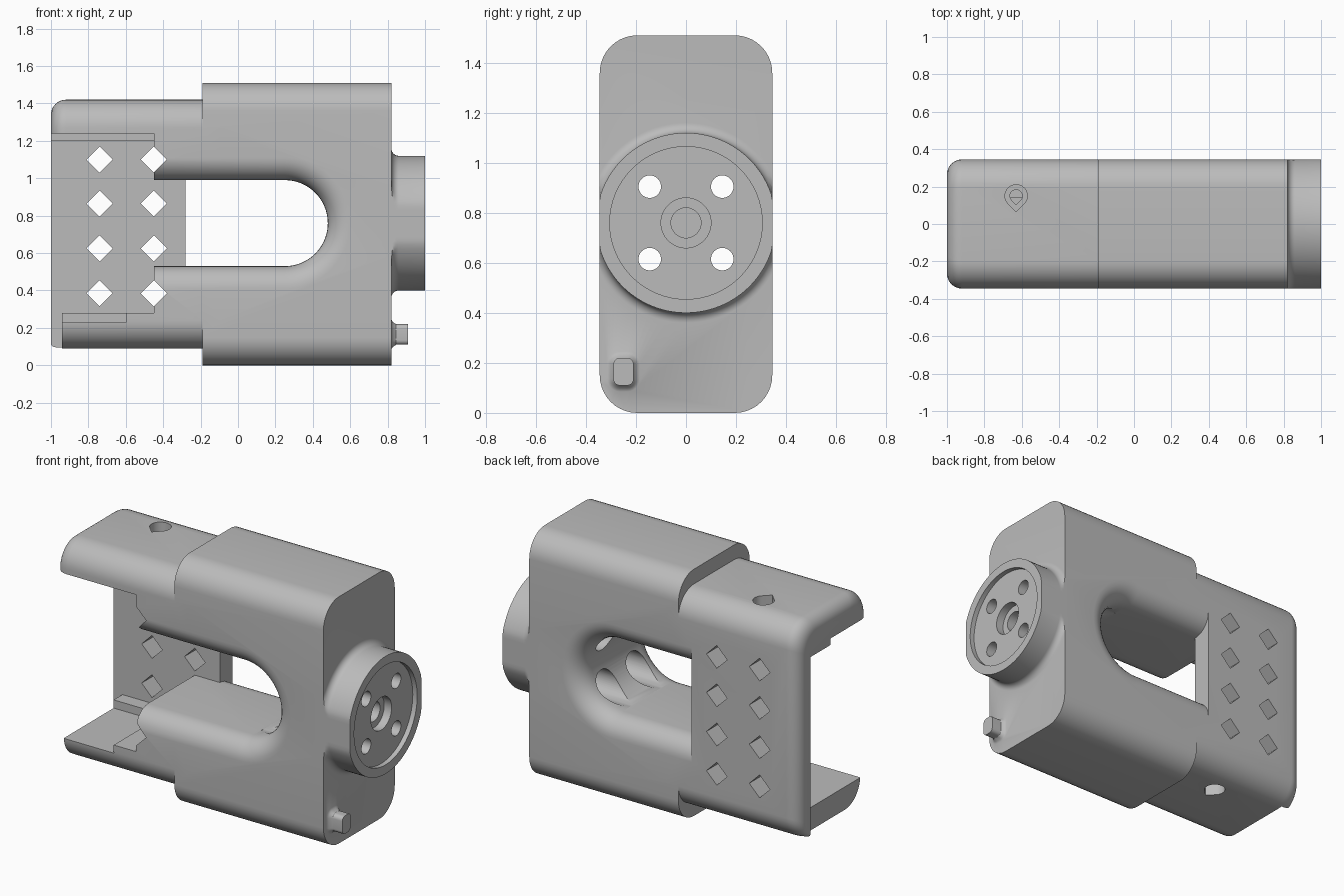
import bpy, bmesh, math

if "Cube" in bpy.data.objects:
    bpy.data.objects.remove(bpy.data.objects["Cube"], do_unlink=True)

grey = bpy.data.materials.new("plain grey")
grey.use_nodes = True
colour = (0.5, 0.5, 0.5, 1)
grey.diffuse_color = colour
grey.node_tree.nodes["Principled BSDF"].inputs["Base Color"].default_value = colour

HALF = 0.345      # half depth of the body
MID = 0.76        # height of the slot and hub axis
PLATE = 0.225     # inner face of the back plate


def loft(name, rings):
    """Closed solid through a list of equal-length rings of points."""
    bm = bmesh.new()
    rows = [[bm.verts.new(p) for p in ring] for ring in rings]
    n = len(rows[0])
    for a, b in zip(rows, rows[1:]):
        for i in range(n):
            j = (i + 1) % n
            bm.faces.new((a[i], a[j], b[j], b[i]))
    bm.faces.new(rows[0][::-1])
    bm.faces.new(rows[-1])
    bmesh.ops.recalc_face_normals(bm, faces=bm.faces)
    mesh = bpy.data.meshes.new(name)
    bm.to_mesh(mesh)
    bm.free()
    mesh.materials.append(grey)
    obj = bpy.data.objects.new(name, mesh)
    bpy.context.collection.objects.link(obj)
    return obj


def box(x0, x1, y0, y1, z0, z1):
    return loft("box_cutter", [[(x, y0, z0), (x, y1, z0), (x, y1, z1), (x, y0, z1)]
                               for x in (x0, x1)])


def rounded(x, y0, y1, z0, z1, r, steps=10):
    """Rounded rectangle in the plane of constant x."""
    pts = []
    corners = ((y1 - r, z1 - r), (y0 + r, z1 - r), (y0 + r, z0 + r), (y1 - r, z0 + r))
    for k, (cy, cz) in enumerate(corners):
        for i in range(steps + 1):
            a = math.pi / 2 * (k + i / steps)
            pts.append((x, cy + r * math.cos(a), cz + r * math.sin(a)))
    return pts


def disc(x, y, z, r, n=64, limit=9):
    """Circle in the plane of constant x, flattened at the sides by a limit."""
    ring = []
    for i in range(n):
        a = 2 * math.pi * i / n
        ring.append((x, max(-limit, min(limit, y + r * math.cos(a))), z + r * math.sin(a)))
    return ring


def bore(x0, x1, y, z, r, n=48):
    return loft("bore_cutter", [disc(x, y, z, r, n) for x in (x0, x1)])


def teardrop(x, y, r, z0, z1):
    plan = [(x, y - r * math.sqrt(2))]
    for i in range(33):
        a = math.radians(-45 + 270 * i / 32)
        plan.append((x + r * math.cos(a), y + r * math.sin(a)))
    return loft("teardrop_cutter", [[(px, py, z) for px, py in plan] for z in (z0, z1)])


def combine(target, other, operation):
    mod = target.modifiers.new(operation.lower(), 'BOOLEAN')
    mod.operation, mod.solver, mod.object = operation, 'EXACT', other
    bpy.context.view_layer.objects.active = target
    bpy.ops.object.modifier_apply(modifier=mod.name)
    bpy.data.objects.remove(other, do_unlink=True)


# Main block
body = loft("housing", [rounded(x, -HALF, HALF, 0, 1.51, 0.15) for x in (-0.19, 0.82)])

# Lower-profile clamp block with a softened outer end
rings = []
for i in range(9):
    a = math.pi / 2 * i / 8
    d = 0.08 * (1 - math.sin(a))
    rings.append(rounded(-1 + 0.08 * (1 - math.cos(a)), d - HALF, HALF - d,
                         0.09, 1.42 - d, 0.15 - d / 2))
rings.append(rounded(-0.1, -HALF, HALF, 0.09, 1.42, 0.15))
combine(body, loft("clamp_block", rings), 'UNION')

# Hub with a flared foot and flat sides
rings = [disc(0.8, 0, MID, 0.40, 96, HALF)]
for i in range(9):
    a = math.pi / 2 * i / 8
    rings.append(disc(0.86 - 0.04 * math.cos(a), 0, MID, 0.40 - 0.04 * math.sin(a), 96, HALF))
rings.append(disc(1.0, 0, MID, 0.36, 96, HALF))
combine(body, loft("hub", rings), 'UNION')

# Small peg with a flared foot
rings = []
for x, d in ((0.8, 0.025), (0.82, 0.025), (0.827, 0.012), (0.845, 0), (0.91, 0)):
    rings.append(rounded(x, -0.29 - d, -0.21 + d, 0.11 - d, 0.22 + d, 0.025 + d, 6))
combine(body, loft("peg", rings), 'UNION')

# Long slot with rounded rims, leaving the back plate standing
rim = 0.12
levels = [math.sin(math.pi / 2 * i / 8) for i in range(9)]
depth = [(HALF - rim + rim * s, rim * (1 - math.sqrt(1 - s * s))) for s in levels]
depth.append((0.4, rim))
rings = []
for y, d in [(-y, d) for y, d in reversed(depth)] + depth:
    r = 0.23 + d
    ring = [(-1.2, y, MID - r)]
    for i in range(41):
        a = math.pi * (i / 40 - 0.5)
        ring.append((0.25 + r * math.cos(a), y, MID + r * math.sin(a)))
    rings.append(ring + [(-1.2, y, MID + r)])
slot = loft("slot_cutter", rings)
combine(slot, box(-1.4, -0.28, PLATE, 0.6, 0.2, 1.4), 'DIFFERENCE')
combine(body, slot, 'DIFFERENCE')

# Pocket: main opening, raised ceiling, lowered floor, trimmed floor end
for cutter in (box(-1.1, -0.45, -0.5, PLATE, 0.28, 1.2),
               box(-1.1, -0.45, -0.5, 0.03, 0.6, 1.24),
               box(-1.1, -0.6, -0.5, 0.14, 0.23, 0.6),
               box(-1.1, -0.94, -0.5, PLATE, -0.1, 0.5)):
    combine(body, cutter, 'DIFFERENCE')

# Diamond windows
for x in (-0.74, -0.45):
    for z in (0.385, 0.625, 0.865, 1.1):
        s = 0.07
        ring = [(x - s, z), (x, z - s), (x + s, z), (x, z + s)]
        combine(body, loft("diamond_cutter", [[(px, y, pz) for px, pz in ring]
                                              for y in (-0.5, 0.5)]), 'DIFFERENCE')

# Hub face recess and stepped centre hole
for x, r in ((0.97, 0.305), (0.92, 0.1), (0.72, 0.06)):
    combine(body, bore(x, 1.1, 0, MID, r, 64), 'DIFFERENCE')

# Bolt holes with wide seats inside the slot
for y in (-0.145, 0.145):
    for z in (MID - 0.145, MID + 0.145):
        combine(body, bore(0.3, 1.1, y, z, 0.045), 'DIFFERENCE')
        combine(body, bore(0.27, 0.62, y, z, 0.085), 'DIFFERENCE')

# Teardrop holes in the roof and floor
for x, y, r, z0, z1 in ((-0.63, 0.15, 0.06, 1.32, 1.6), (-0.63, 0.15, 0.033, 1.1, 1.4),
                        (-0.51, 0.13, 0.06, 0, 0.4)):
    combine(body, teardrop(x, y, r, z0, z1), 'DIFFERENCE')

bpy.ops.object.select_all(action='DESELECT')
body.select_set(True)
bpy.context.view_layer.objects.active = body
bpy.ops.object.shade_smooth_by_angle(angle=math.radians(30))
